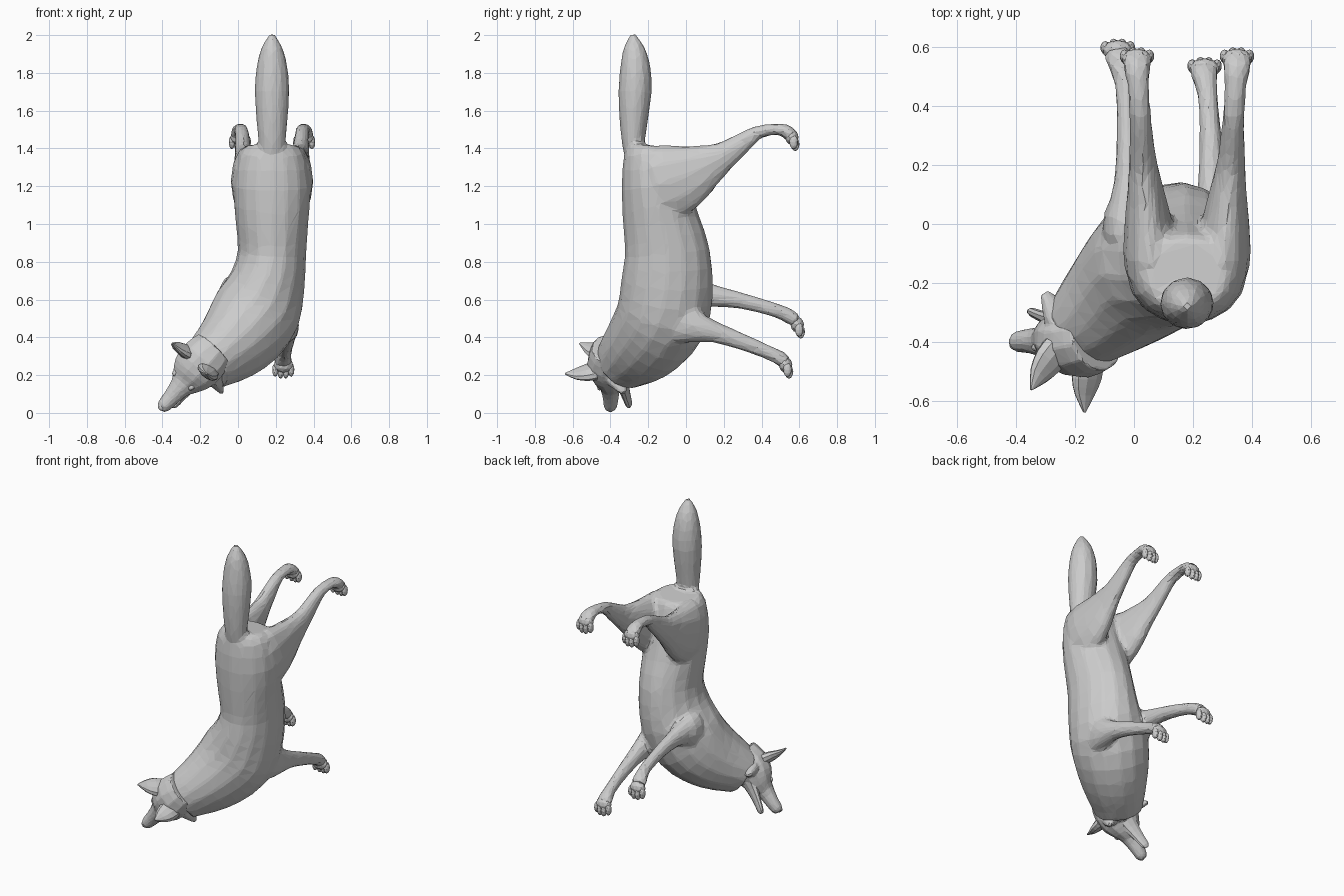
import bpy, bmesh, math
from mathutils import Vector, Matrix

if "Cube" in bpy.data.objects:
    bpy.data.objects.remove(bpy.data.objects["Cube"])


def catmull(p0, p1, p2, p3, t):
    return [0.5 * (2 * b + (c - a) * t + (2 * a - 5 * b + 4 * c - d) * t * t
            + (3 * b - a - 3 * c + d) * t ** 3) for a, b, c, d in zip(p0, p1, p2, p3)]


def tube(name, rows, side=lambda t: Vector((1, 0, 0)), n=12, sub=2):
    """Loft ellipses (x, y, z, side radius, depth radius) along a smooth path."""
    pts = []
    for i in range(len(rows) - 1):
        p = [rows[max(0, min(len(rows) - 1, i + k))] for k in (-1, 0, 1, 2)]
        pts += [catmull(*p, j / sub) for j in range(sub)]
    pts.append(rows[-1])
    bm = bmesh.new()
    rings = []
    for i, p in enumerate(pts):
        a, b = pts[max(0, i - 1)], pts[min(len(pts) - 1, i + 1)]
        tan = (Vector(b[:3]) - Vector(a[:3])).normalized()
        s = side(i / (len(pts) - 1))
        s = (s - tan * s.dot(tan)).normalized()
        u = tan.cross(s)
        rings.append([bm.verts.new(Vector(p[:3])
                      + s * p[3] * math.cos(2 * math.pi * k / n)
                      + u * p[4] * math.sin(2 * math.pi * k / n)) for k in range(n)])
    for r, q in zip(rings, rings[1:]):
        for k in range(n):
            bm.faces.new((r[k], r[(k + 1) % n], q[(k + 1) % n], q[k]))
    bm.faces.new(rings[0][::-1])
    bm.faces.new(rings[-1])
    bmesh.ops.recalc_face_normals(bm, faces=bm.faces)
    return finish(name, bm)


def ball(name, loc, size, rot=Matrix()):
    bm = bmesh.new()
    bmesh.ops.create_icosphere(bm, subdivisions=2, radius=1)
    m = Matrix.Translation(loc) @ rot @ Matrix.Diagonal((*size, 1))
    bmesh.ops.transform(bm, matrix=m, verts=bm.verts)
    return finish(name, bm)


def finish(name, bm):
    me = bpy.data.meshes.new(name)
    bm.to_mesh(me)
    bm.free()
    ob = bpy.data.objects.new(name, me)
    bpy.context.collection.objects.link(ob)
    return ob


def fuse(name, parts, voxel, ratio, smooth):
    """Merge overlapping parts into one skin, then reduce it to larger facets."""
    bm = bmesh.new()
    for ob in parts:
        bm.from_mesh(ob.data)
        bpy.data.objects.remove(ob)
    ob = finish(name, bm)
    m = ob.modifiers.new("merge", 'REMESH')
    m.mode, m.voxel_size = 'VOXEL', voxel
    m = ob.modifiers.new("soften", 'SMOOTH')
    m.iterations = smooth
    ob.modifiers.new("facets", 'DECIMATE').ratio = ratio
    return ob


# Head frame: forward, sideways, up
H = Vector((-.21, -.40, .245))
F = Vector((-.66, 0, -.75)).normalized()
S = Vector((.70, -.30, -.62)).normalized()
U = F.cross(S).normalized()
head_rot = Matrix((S, F, U)).transposed().to_4x4()


def local(f, s, u):
    return H + F * f + S * s + U * u


def head_tube(name, rows, side=S, n=10):
    return tube(name, [(*local(f, s, u), a, b) for f, s, u, a, b in rows], lambda t: side, n)


# Trunk and neck, twisting towards the head's frame
def body_side(t):
    k = min(1, max(0, (t - .45) / .45))
    return Vector((1, 0, 0)).lerp(S, k).normalized()


skin = [tube("trunk", [
    (.18, -.18, 1.415, .13, .12), (.18, -.18, 1.37, .175, .15), (.18, -.165, 1.2, .205, .178),
    (.18, -.13, 1.0, .192, .205), (.18, -.10, .85, .182, .226), (.158, -.10, .70, .20, .243),
    (.105, -.115, .55, .235, .248), (.038, -.165, .44, .227, .237), (-.045, -.24, .352, .197, .21),
    (-.13, -.315, .285, .162, .172), (-.175, -.355, .245, .145, .145)], body_side, 16)]

# Tail
skin.append(tube("tail", [
    (.18, -.25, 1.28, .06, .05), (.18, -.277, 1.40, .07, .058), (.18, -.277, 1.55, .083, .076),
    (.18, -.27, 1.70, .093, .089), (.18, -.268, 1.83, .083, .081), (.18, -.275, 1.93, .058, .058),
    (.18, -.28, 2.006, .014, .014)]))

# Head: skull with muzzle, open jaw, nose
head = [head_tube("skull", [
    (-.12, 0, -.01, .12, .11), (-.04, 0, .005, .135, .118), (.04, 0, .0, .125, .105),
    (.10, 0, -.005, .093, .078), (.15, 0, 0, .060, .054), (.22, 0, -.002, .046, .042),
    (.278, 0, 0, .038, .036), (.302, 0, .0, .022, .022)], n=12)]
head_tube("lower_jaw", [
    (.02, 0, -.06, .075, .04), (.10, 0, -.07, .052, .03), (.18, 0, -.088, .036, .02),
    (.235, 0, -.103, .028, .016), (.254, 0, -.105, .012, .008)])
ball("nose", local(.290, 0, .012), (.022, .018, .018), head_rot)

for sgn, label in ((1, "right"), (-1, "left")):
    # Ears, cheek fur and eyes
    head_tube(label + "_ear", [
        (-.02, sgn * .075, .05, .06, .038), (-.01, sgn * .092, .10, .062, .032),
        (0, sgn * .11, .155, .042, .02), (.0, sgn * .127, .212, .004, .004)])
    head.append(head_tube(label + "_cheek_fur", [
        (-.02, sgn * .06, -.03, .06, .07), (.0, sgn * .105, -.075, .038, .052),
        (.02, sgn * .155, -.125, .012, .018)], F))
    ball(label + "_eye", local(.105, sgn * .060, .040), (.016, .02, .014), head_rot)

# Throat ruff behind the jaw
head.append(head_tube("throat_ruff", [
    (-.06, .02, -.05, .09, .10), (-.01, .03, -.12, .06, .08), (.02, .04, -.185, .015, .03)], F))


# Paw: pad and four toes pointing down
def paw(name, x, y, z):
    ball(name + "_pad", Vector((x, y - .008, z + .005)), (.052, .036, .042))
    for i in range(4):
        o = i - 1.5
        inner = abs(o) < 1
        ball(f"{name}_toe_{i + 1}", Vector((x + o * .028, y + (.010 if inner else .002),
             z - (.032 if inner else .022))), (.017, .023, .037))


# Hind legs, mirrored about the trunk's centre line
for sgn, label in ((1, "right"), (-1, "left")):
    rows = [(.09, -.22, 1.18, .05, .08), (.115, -.14, 1.21, .098, .20),
            (.13, -.01, 1.25, .084, .18), (.14, .11, 1.31, .063, .118),
            (.15, .21, 1.365, .048, .076), (.155, .30, 1.43, .041, .056),
            (.16, .38, 1.485, .038, .037), (.165, .47, 1.502, .038, .030),
            (.17, .53, 1.492, .048, .036), (.17, .565, 1.46, .052, .037)]
    skin.append(tube(label + "_hind_leg", [(.18 + sgn * r[0], *r[1:]) for r in rows]))
    paw(label + "_hind_paw", .18 + sgn * .17, .568, 1.455)

# Front legs
skin.append(tube("right_front_leg", [
    (.20, -.16, .53, .07, .13), (.245, -.03, .485, .072, .125), (.265, .07, .45, .058, .08),
    (.265, .16, .425, .048, .056), (.26, .30, .375, .038, .045), (.25, .44, .318, .035, .038),
    (.24, .50, .288, .046, .04), (.24, .525, .262, .052, .037)]))
paw("right_front_paw", .24, .535, .25)
skin.append(tube("left_front_leg", [
    (.02, -.14, .58, .07, .12), (-.03, -.01, .61, .08, .125), (-.025, .07, .625, .06, .082),
    (-.02, .16, .617, .047, .058), (-.022, .30, .592, .038, .044), (-.03, .47, .545, .035, .038),
    (-.047, .55, .51, .046, .04), (-.053, .58, .485, .052, .037)]))
paw("left_front_paw", -.055, .597, .462)

# One continuous skin for trunk, tail and legs; one for skull and cheeks
fuse("body", skin, .014, .08, 5)
fuse("head", head, .008, .08, 3)
